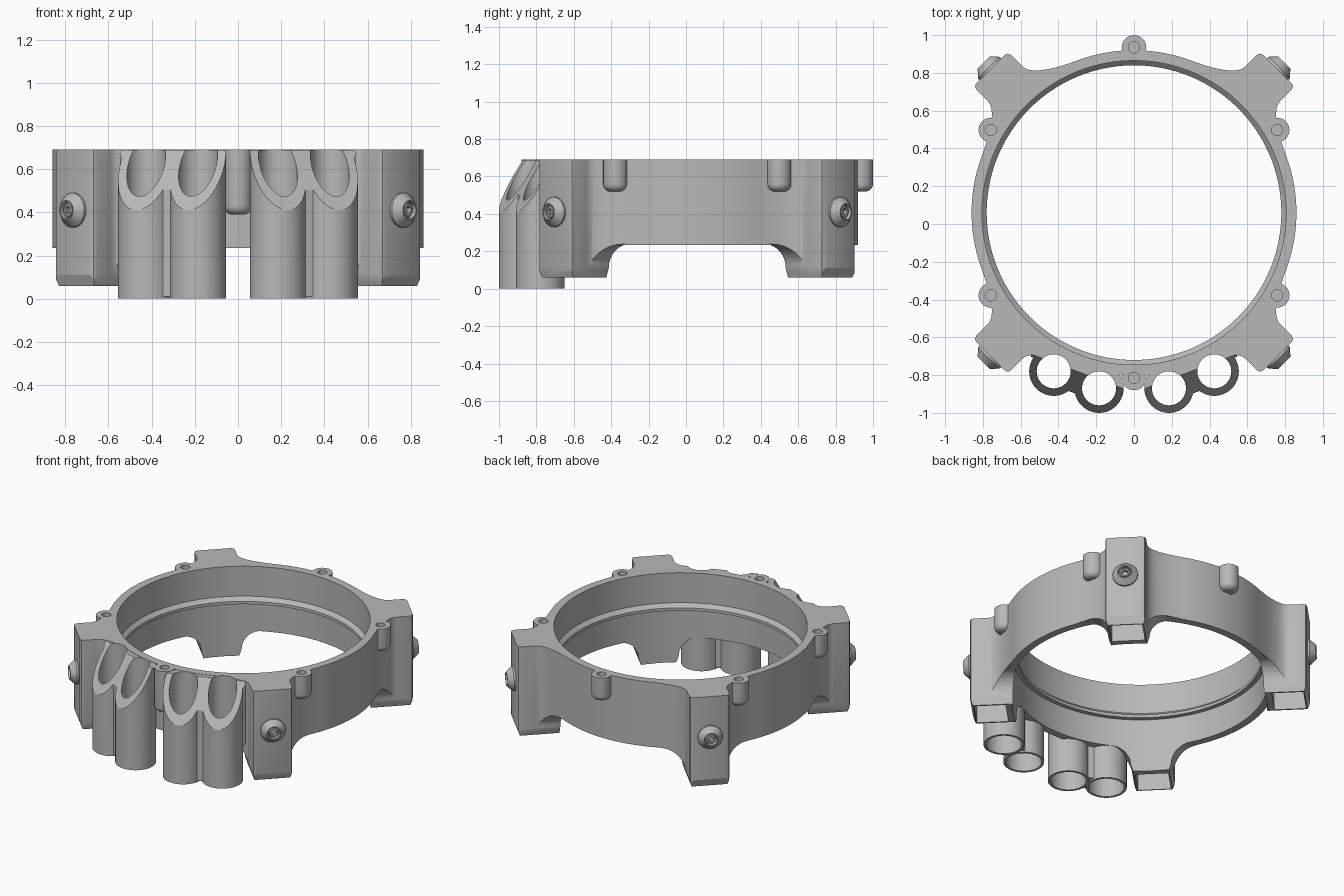
import bpy, bmesh
from math import radians, cos, sin, pi, atan2
from mathutils import Matrix, Vector

cube = bpy.data.objects.get("Cube")
if cube:
    bpy.data.objects.remove(cube, do_unlink=True)

grey = bpy.data.materials.new("satin grey")
grey.use_nodes = True
grey.diffuse_color = (0.48, 0.48, 0.48, 1)
grey.node_tree.nodes["Principled BSDF"].inputs["Base Color"].default_value = grey.diffuse_color

TOP, RING_BOTTOM, RING_R = 0.69, 0.235, 0.86
CENTRE = Matrix.Translation((0, 0.06, 0))
# Axis swaps for prisms: (p, q, extrusion) -> local axes
SIDE_PROFILE = Matrix(((0, 0, 1, 0), (1, 0, 0, 0), (0, 1, 0, 0), (0, 0, 0, 1)))
RADIAL_PROFILE = Matrix(((1, 0, 0, 0), (0, 0, 1, 0), (0, 1, 0, 0), (0, 0, 0, 1)))


def finish(name, bm, matrix):
    bmesh.ops.transform(bm, matrix=matrix, verts=bm.verts)
    bmesh.ops.recalc_face_normals(bm, faces=bm.faces)
    mesh = bpy.data.meshes.new(name)
    bm.to_mesh(mesh)
    bm.free()
    mesh.materials.append(grey)
    obj = bpy.data.objects.new(name, mesh)
    bpy.context.collection.objects.link(obj)
    return obj


def prism(name, points, low, high, matrix=Matrix()):
    bm = bmesh.new()
    rings = [[bm.verts.new((p, q, w)) for p, q in points] for w in (low, high)]
    bm.faces.new(rings[0])
    bm.faces.new(rings[1])
    n = len(points)
    for i in range(n):
        j = (i + 1) % n
        bm.faces.new((rings[0][i], rings[0][j], rings[1][j], rings[1][i]))
    return finish(name, bm, matrix)


def box(name, p, q, w, matrix=Matrix()):
    return prism(name, [(p[0], q[0]), (p[1], q[0]), (p[1], q[1]), (p[0], q[1])], *w, matrix)


def lathe(name, profile, matrix=Matrix(), sides=48):
    bm = bmesh.new()
    verts = [bm.verts.new((r, 0, z)) for r, z in profile]
    edges = [bm.edges.new(pair) for pair in zip(verts, verts[1:])]
    bmesh.ops.spin(bm, geom=verts + edges, cent=(0, 0, 0), axis=(0, 0, 1),
                   angle=2 * pi, steps=sides)
    bmesh.ops.remove_doubles(bm, verts=bm.verts, dist=1e-5)
    return finish(name, bm, matrix)


def cylinder(name, r, low, high, matrix=Matrix(), sides=48):
    return lathe(name, [(0, low), (r, low), (r, high), (0, high)], matrix, sides)


def combine(target, other, operation):
    mod = target.modifiers.new("combine", "BOOLEAN")
    mod.object, mod.operation, mod.solver = other, operation, "EXACT"
    bpy.context.view_layer.objects.active = target
    bpy.ops.object.modifier_apply(modifier=mod.name)
    bpy.data.objects.remove(other, do_unlink=True)


def smooth(obj):
    bpy.ops.object.select_all(action="DESELECT")
    obj.select_set(True)
    bpy.context.view_layer.objects.active = obj
    bpy.ops.object.shade_smooth_by_angle(angle=radians(28))


def trim_top(obj, height):
    combine(obj, box("trim", (-2, 2), (-2, 2), (height, 2)), "DIFFERENCE")


def mirrored(half):
    return half + [(a, -t) for a, t in reversed(half)]


# Corner plan: rounded block flaring into the ring
start, bend, end = Vector((0.965, 0.13)), Vector((0.886, 0.13)), Vector((0.782, 0.358))
flare = [tuple(start * (1 - k) ** 2 + bend * 2 * k * (1 - k) + end * k * k)
         for k in [i / 12 for i in range(13)]]
corner_plan = mirrored([(1.075, 0.105), (1.068, 0.123), (1.05, 0.13)] + flare + [(0.6, 0.30)])
# Corner seen along its radius: tapered foot, arched into the ring's lower edge
arch = [(0.26 - 0.13 * cos(k * pi / 20), 0.108 + 0.13 * sin(k * pi / 20)) for k in range(11)]
leg_side = [(t, z) for t, z in [(0.115, 0.06)] + arch + [(0.5, 0.238), (0.5, 0.9)]]
leg_side += [(-t, z) for t, z in reversed(leg_side)]

# Ring
frame = cylinder("ring_frame", RING_R, RING_BOTTOM, 0.72, CENTRE, 160)

# Corner legs
corners = [CENTRE @ Matrix.Rotation(radians(a), 4, "Z") for a in (45, 135, 225, 315)]
for i, corner in enumerate(corners):
    leg = prism("leg", corner_plan, -0.1, 0.73 + i * 0.004, corner)
    combine(leg, prism("leg_shape", leg_side, 0.4, 1.3, corner @ SIDE_PROFILE), "INTERSECT")
    combine(leg, prism("toe_chamfer", [(1.075, 0.11), (1.2, 0.11), (1.2, 0), (1.036, 0)],
                       -0.4, 0.4, corner @ RADIAL_PROFILE), "DIFFERENCE")
    combine(frame, leg, "UNION")

# Screw lugs around the rim
lugs = []
for i in range(6):
    angle = radians(30 + 60 * i)
    bottom = 0.39 if i == 4 else 0.52
    place = CENTRE @ Matrix.Translation((0.875 * cos(angle), 0.875 * sin(angle), 0))
    lugs.append(place)
    rounded = [(0.025 + 0.04 * sin(k * pi / 12), bottom + 0.04 - 0.04 * cos(k * pi / 12))
               for k in range(7)]
    high = 0.75 + i * 0.004
    combine(frame, lathe("lug", [(0, bottom)] + rounded + [(0.065, high), (0, high)],
                         place, 32), "UNION")

# Bore with an inner sloped ledge
bore = [(0, -0.1), (0.81, -0.1), (0.81, 0.435), (0.78, 0.435), (0.78, 0.455),
        (0.805, 0.48), (0.805, 0.95), (0, 0.95)]
combine(frame, lathe("bore", bore, CENTRE, 160), "DIFFERENCE")
trim_top(frame, TOP)
for place in lugs:
    combine(frame, cylinder("screw_hole", 0.03, 0.56, 0.9, place, 24), "DIFFERENCE")
for corner in corners:
    combine(frame, box("foot_pocket", (0.85, 1.05), (-0.105, 0.105), (-0.1, 0.5), corner),
            "DIFFERENCE")

# Paired tube holders on the front, cut on a slant
tube_bore = [(0, -0.1), (0.114, -0.1), (0.114, 0.34), (0.09, 0.36), (0.09, 0.95), (0, 0.95)]
for side, label in ((1, "left"), (-1, "right")):
    tubes = [Matrix.Translation((side * 0.185, -0.87, 0)),
             Matrix.Translation((side * 0.425, -0.78, 0))]
    pair = Matrix.Translation((side * 0.305, -0.825, 0)) @ Matrix.Rotation(
        atan2(-0.936, side * 0.351), 4, "Z")
    holder = cylinder("tube_holder_" + label, 0.13, 0, 0.72, tubes[0])
    combine(holder, cylinder("tube", 0.13, 0, 0.725, tubes[1]), "UNION")
    combine(holder, box("web", (-0.07, 0.07), (-0.1, 0.1), (0.01, 0.73), pair), "UNION")
    back = sorted((-0.2 * side, 0.27 * side))
    combine(holder, box("back_web", (-0.12, -0.03), back, (0.25, 0.74), pair), "UNION")
    combine(holder, prism("slant", [(0.23, 0.25), (-0.1, 0.778), (-0.1, 0.9), (0.23, 0.9)],
                          -0.5, 0.5, pair @ RADIAL_PROFILE), "DIFFERENCE")
    trim_top(holder, TOP - 0.002)
    combine(holder, cylinder("clearance", 0.808, -0.2, 1, CENTRE, 160), "DIFFERENCE")
    for place in tubes:
        for part in (holder, frame):
            combine(part, lathe("tube_bore", tube_bore, place), "DIFFERENCE")
    smooth(holder)
smooth(frame)

# Fasteners on the corner faces
bolt = [(0, -0.01), (0.08, -0.01), (0.08, 0.012), (0.046, 0.05), (0.04, 0.05),
        (0.04, 0.025), (0.034, 0.025), (0.028, 0.04), (0, 0.04)]
names = ("back_left", "back_right", "front_right", "front_left")
for corner, label in zip(corners, names):
    seat = corner @ Matrix.Translation((1.075, 0, 0.41)) @ Matrix.Rotation(pi / 2, 4, "Y")
    fastener = lathe("fastener_" + label, bolt, seat, 32)
    combine(fastener, cylinder("hex_socket", 0.02, 0.015, 0.1, seat, 6), "DIFFERENCE")
    smooth(fastener)
